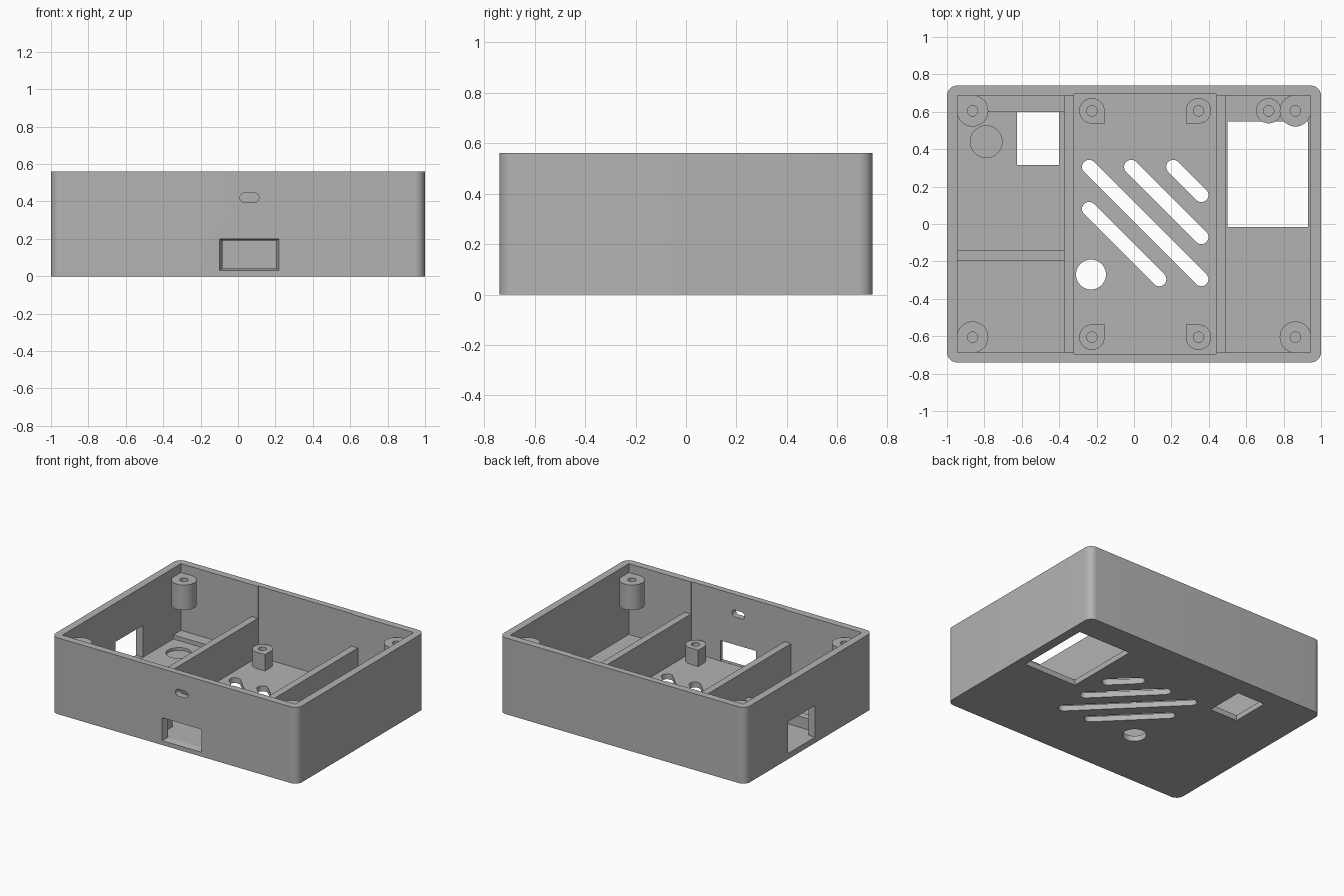
import bpy, bmesh, math

if "Cube" in bpy.data.objects:
    bpy.data.objects.remove(bpy.data.objects["Cube"], do_unlink=True)

grey = bpy.data.materials.new("plain_grey")
grey.use_nodes = True
grey.diffuse_color = (0.45, 0.45, 0.45, 1)
grey.node_tree.nodes["Principled BSDF"].inputs["Base Color"].default_value = (0.45, 0.45, 0.45, 1)

HEIGHT, FLOOR = 0.56, 0.04
SINK = FLOOR - 0.01          # parts reach slightly into the floor


def prism(name, profile, lo, hi, along="Z"):
    """Extrude a flat profile between lo and hi along Z or Y."""
    bm = bmesh.new()
    place = (lambda u, v, w: (u, v, w)) if along == "Z" else (lambda u, v, w: (u, w, v))
    rings = [[bm.verts.new(place(u, v, w)) for u, v in profile] for w in (lo, hi)]
    bm.faces.new(rings[0])
    bm.faces.new(rings[1])
    n = len(profile)
    for i in range(n):
        j = (i + 1) % n
        bm.faces.new((rings[0][i], rings[0][j], rings[1][j], rings[1][i]))
    bmesh.ops.recalc_face_normals(bm, faces=bm.faces)
    mesh = bpy.data.meshes.new(name)
    bm.to_mesh(mesh)
    bm.free()
    mesh.materials.append(grey)
    obj = bpy.data.objects.new(name, mesh)
    bpy.context.collection.objects.link(obj)
    return obj


def rect(x0, x1, y0, y1):
    return [(x0, y0), (x1, y0), (x1, y1), (x0, y1)]


def arc(x, y, r, start, sweep, steps):
    return [(x + r * math.cos(start + sweep * i / steps),
             y + r * math.sin(start + sweep * i / steps)) for i in range(steps + 1)]


def circle(x, y, r, n=40):
    return arc(x, y, r, 0, math.tau, n)[:-1]


def stadium(x0, y0, x1, y1, r):
    a = math.atan2(y1 - y0, x1 - x0)
    return (arc(x1, y1, r, a - math.pi / 2, math.pi, 12)
            + arc(x0, y0, r, a + math.pi / 2, math.pi, 12))


def cut(obj, cutter):
    mod = obj.modifiers.new("cut", "BOOLEAN")
    mod.operation, mod.solver, mod.object = "DIFFERENCE", "EXACT", cutter
    graph = bpy.context.evaluated_depsgraph_get()
    mesh = bpy.data.meshes.new_from_object(obj.evaluated_get(graph))
    obj.modifiers.clear()
    obj.data = mesh
    bpy.data.objects.remove(cutter, do_unlink=True)


parts = []

# Outer case with rounded upright corners
R = 0.055
outline = []
for k, (sx, sy) in enumerate(((1, 1), (-1, 1), (-1, -1), (1, -1))):
    outline += arc(sx * (1 - R), sy * (0.74 - R), R, k * math.pi / 2, math.pi / 2, 10)
case = prism("case", outline, 0, HEIGHT)
parts.append(case)

# Inner pocket, slightly deeper between the dividers
half = [(0.945, 0.687), (0.44, 0.687), (0.44, 0.694),
        (-0.32, 0.694), (-0.32, 0.687), (-0.945, 0.687)]
pocket = half + [(x, -y) for x, y in reversed(half)]
cut(case, prism("pocket_cutter", pocket, FLOOR, 1))

# Openings through the floor
floor_holes = [rect(0.5, 0.93, -0.015, 0.547), rect(-0.625, -0.4, 0.315, 0.6),
               circle(-0.23, -0.27, 0.08)]
for x0, y0, x1, y1 in ((-0.24, 0.305, 0.36, -0.295), (-0.015, 0.305, 0.36, -0.07),
                       (0.21, 0.305, 0.36, 0.155), (-0.24, 0.08, 0.135, -0.295)):
    floor_holes.append(stadium(x0, y0, x1, y1, 0.038))
for hole in floor_holes:
    cut(case, prism("floor_cutter", hole, -0.1, 0.2))

# Shallow round recess in the floor
cut(case, prism("recess_cutter", circle(-0.79, 0.44, 0.085), 0.02, 0.2))

# Tapered front window, front slot and side window
window = prism("window_cutter", rect(-0.1, 0.22, 0.032, 0.2), -0.741, -0.68, "Y")
for v in window.data.vertices:
    if v.co.y > -0.7:
        v.co.x = 0.06 + (v.co.x - 0.06) * 0.87
        v.co.z = 0.117 + (v.co.z - 0.117) * 0.86
cut(case, window)
cut(case, prism("slot_cutter", stadium(0.035, 0.42, 0.087, 0.42, 0.025), -0.8, -0.6, "Y"))
cut(case, prism("side_cutter", rect(-1.1, -0.9, -0.07, 0.245), 0.042, 0.275))

# Dividers, low rib and rear ledge
for name, bounds, top in (
        ("right_divider", (-0.372, -0.32, -0.7, 0.7), 0.325),
        ("left_divider", (0.44, 0.492, -0.7, 0.7), 0.325),
        ("low_rib", (-0.96, -0.36, -0.197, -0.142), 0.12),
        ("rear_ledge", (-0.96, -0.36, 0.6, 0.7), 0.07)):
    parts.append(prism(name, rect(*bounds), SINK, top))


def post(name, x, y, r, lo, hi, corner=None):
    """Screw post; corner gives the quadrant that is squared off."""
    profile = []
    for k, quad in enumerate(((1, 1), (-1, 1), (-1, -1), (1, -1))):
        if quad == corner:
            profile += [(x + r * math.cos(k * math.pi / 2), y + r * math.sin(k * math.pi / 2)),
                        (x + quad[0] * r, y + quad[1] * r)]
        else:
            profile += arc(x, y, r, k * math.pi / 2, math.pi / 2, 10)[:-1]
    obj = prism(name, profile, lo, hi)
    cut(obj, prism("screw_cutter", circle(x, y, 0.028, 24), hi - 0.1, hi + 0.1))
    parts.append(obj)


# Lid posts hang in the corners, board posts stand on the floor
for sy, end in ((1, "rear"), (-1, "front")):
    for sx, side in ((1, "left"), (-1, "right")):
        post(f"{end}_{side}_lid_post", sx * 0.863, sy * 0.605, 0.084, 0.31, 0.495, (sx, sy))
        post(f"{end}_{side}_board_post", 0.06 + sx * 0.285, sy * 0.605, 0.068,
             SINK, 0.16, (-sx, -sy))
post("extra_post", 0.72, 0.605, 0.067, SINK, 0.16)

# Smooth the rounded faces, keep hard edges
bpy.ops.object.select_all(action="DESELECT")
for obj in parts:
    obj.select_set(True)
bpy.context.view_layer.objects.active = case
bpy.ops.object.shade_smooth_by_angle(angle=math.radians(30))
